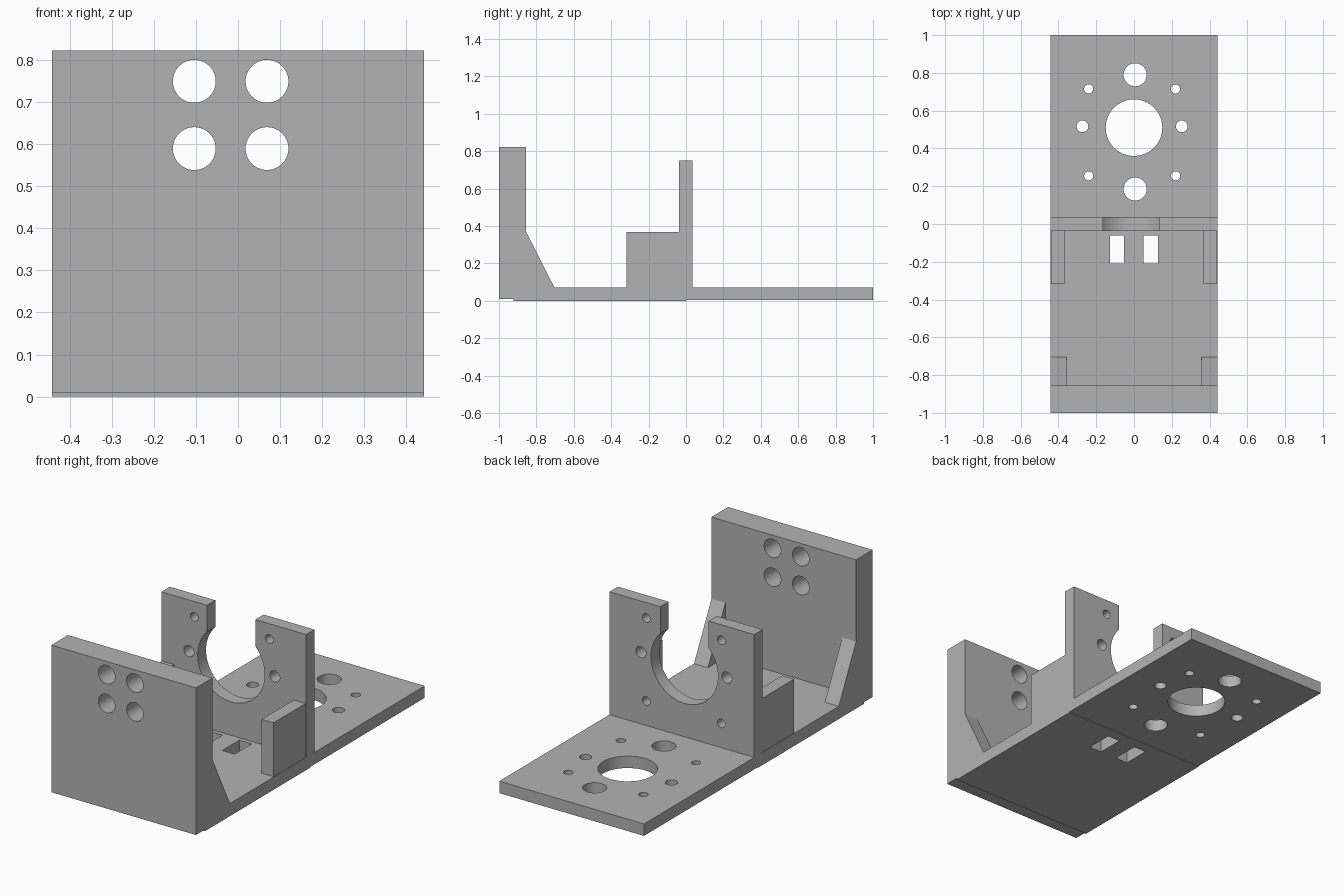
import bpy, bmesh, math
from mathutils import Matrix, Vector

if "Cube" in bpy.data.objects:
    bpy.data.objects.remove(bpy.data.objects["Cube"])

grey = bpy.data.materials.new("plain grey")
grey.use_nodes = True
COLOUR = (0.45, 0.45, 0.45, 1)
grey.diffuse_color = COLOUR
grey.node_tree.nodes["Principled BSDF"].inputs["Base Color"].default_value = COLOUR

HALF = 0.443          # half the bracket width
FLOOR = 0.07          # top of the base plate


def finish(name, bm):
    bmesh.ops.recalc_face_normals(bm, faces=bm.faces)
    mesh = bpy.data.meshes.new(name)
    bm.to_mesh(mesh)
    bm.free()
    obj = bpy.data.objects.new(name, mesh)
    bpy.context.collection.objects.link(obj)
    mesh.materials.append(grey)
    return obj


def extrude(name, outline, offset):
    """Extrude a closed outline of 3D points along an offset."""
    bm = bmesh.new()
    face = bm.faces.new([bm.verts.new(p) for p in outline])
    result = bmesh.ops.extrude_face_region(bm, geom=[face])
    moved = [v for v in result["geom"] if isinstance(v, bmesh.types.BMVert)]
    bmesh.ops.translate(bm, verts=moved, vec=Vector(offset))
    return finish(name, bm)


def side_profile(name, points, x0, x1):
    return extrude(name, [(x0, y, z) for y, z in points], (x1 - x0, 0, 0))


def drill(target, rounds, axis, slots=()):
    """Cut round holes (centre, radius) along an axis, and boxes (centre, size)."""
    bm = bmesh.new()
    turn = Matrix.Rotation(math.pi / 2, 4, "X") if axis == "Y" else Matrix()
    for centre, radius in rounds:
        bmesh.ops.create_cone(bm, cap_ends=True, segments=40, radius1=radius,
                              radius2=radius, depth=0.4,
                              matrix=Matrix.Translation(centre) @ turn)
    for centre, size in slots:
        bmesh.ops.create_cube(bm, size=1, matrix=Matrix.Translation(centre)
                              @ Matrix.Diagonal((*size, 1)))
    cutter = finish("hole_cutter", bm)
    cutter.hide_render = True
    mod = target.modifiers.new("holes", "BOOLEAN")
    mod.operation, mod.solver, mod.object = "DIFFERENCE", "EXACT", cutter
    bpy.context.view_layer.objects.active = target
    bpy.ops.object.modifier_apply(modifier=mod.name)
    bpy.data.objects.remove(cutter)


def small_pattern(cx, cy):
    """Four corner screw holes and two side holes of a motor mount."""
    holes = [(cx + sx * 0.23, cy - 0.025 + sy * 0.23, 0.024)
             for sx in (-1, 1) for sy in (-1, 1)]
    return holes + [(cx + sx * 0.263, cy + 0.007, 0.031) for sx in (-1, 1)]


# Base plate with a shallow step underneath
base = side_profile("base_plate", [(-0.855, 0), (0, 0), (0, 0.004), (1, 0.004),
                                   (1, FLOOR), (-0.855, FLOOR)], -HALF, HALF)
flat = small_pattern(-0.01, 0.51) + [(0, 0.51, 0.15), (0.006, 0.79, 0.061),
                                     (0.006, 0.185, 0.061)]
drill(base, [((x, y, 0), r) for x, y, r in flat], "Z",
      [((x, -0.135, 0), (0.076, 0.15, 0.4)) for x in (-0.09, 0.088)])

# Tall front wall with four round holes
front = side_profile("front_wall", [(-1, 0.009), (-0.922, 0.009), (-0.922, 0),
                                    (-0.855, 0), (-0.855, 0.823), (-1, 0.823)],
                     -HALF, HALF)
drill(front, [((x, -0.93, z), 0.051) for x in (-0.104, 0.069)
              for z in (0.59, 0.75)], "Y")

# Motor wall, open at the top through a narrow neck into a round seat
cx, cz, radius, neck, top = -0.016, 0.46, 0.205, 0.148, 0.75
start = math.acos(neck / radius)
sweep = math.pi + 2 * start
arc = [(cx + radius * math.cos(start - sweep * i / 48),
        cz + radius * math.sin(start - sweep * i / 48)) for i in range(49)]
outline = ([(-HALF, FLOOR), (HALF, FLOOR), (HALF, top), (cx + neck, top)] + arc
           + [(cx - neck, top), (-HALF, top)])
motor = extrude("motor_wall", [(x, -0.037, z) for x, z in outline], (0, 0.073, 0))
drill(motor, [((x, 0, z), r) for x, z, r in small_pattern(-0.012, 0.46)], "Y")

# Side blocks and sloped front gussets
parts = [base, front, motor]
for side, name in ((-1, "right"), (1, "left")):
    parts.append(side_profile(name + "_side_block",
                              [(-0.317, FLOOR), (-0.037, FLOOR), (-0.037, 0.368),
                               (-0.317, 0.368)], side * 0.367, side * 0.44))
    parts.append(side_profile(name + "_front_gusset",
                              [(-0.855, FLOOR), (-0.703, FLOOR), (-0.855, 0.37)],
                              side * 0.358, side * HALF))

# Smooth hole walls, sharp edges elsewhere
bpy.ops.object.select_all(action="DESELECT")
for part in parts:
    part.select_set(True)
bpy.context.view_layer.objects.active = base
bpy.ops.object.shade_smooth_by_angle(angle=math.radians(30))
